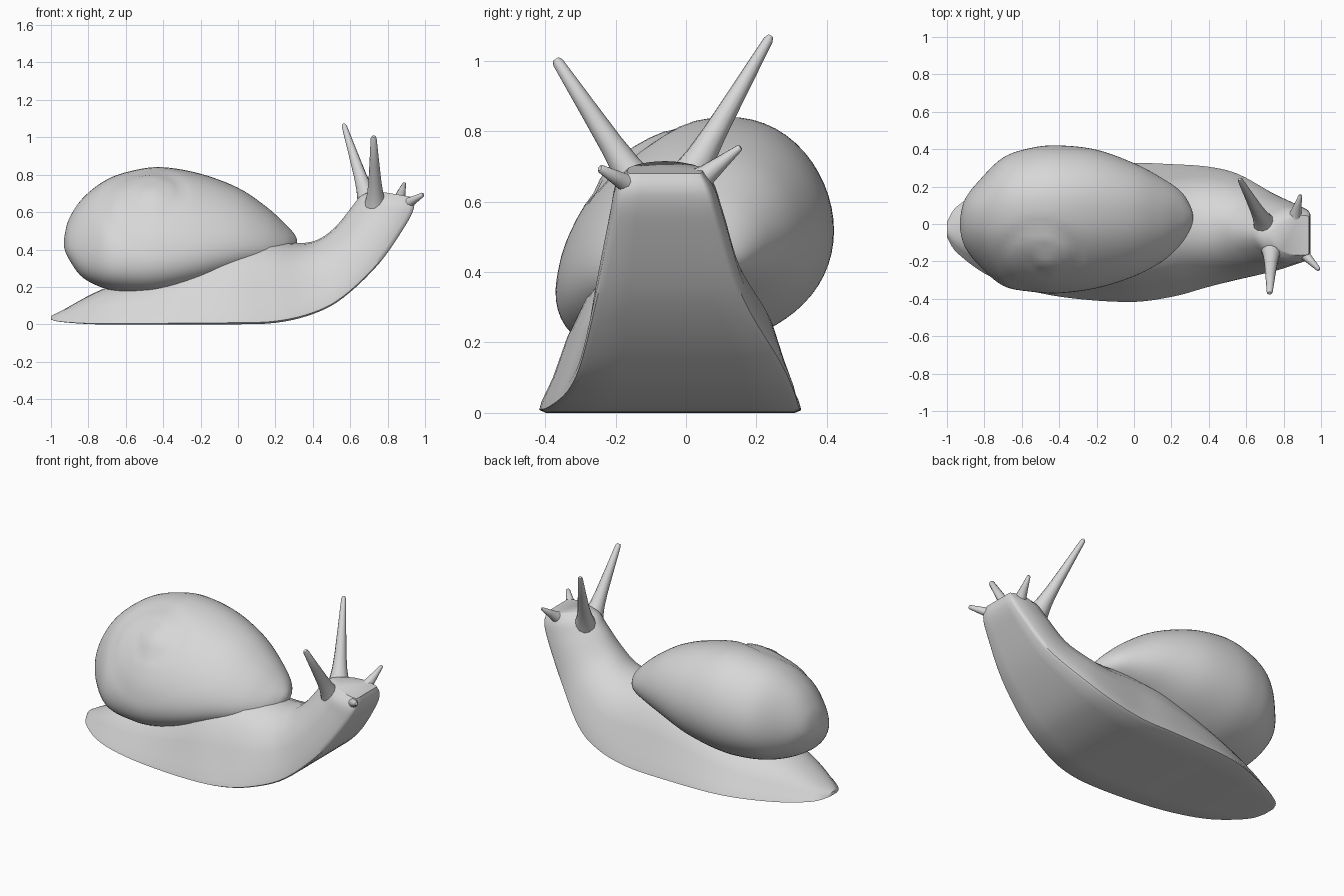
import bpy, bmesh, math
from mathutils import Vector

cube = bpy.data.objects.get("Cube")
if cube:
    bpy.data.objects.remove(cube, do_unlink=True)

grey = bpy.data.materials.new("plain_grey")
grey.use_nodes = True
grey.diffuse_color = (0.68, 0.68, 0.68, 1)
grey.node_tree.nodes["Principled BSDF"].inputs["Base Color"].default_value = grey.diffuse_color


def smooth_rows(rows, steps):
    """Resample a table of section values with a Catmull-Rom spline."""
    rows = [Vector(r) for r in rows]
    last = len(rows) - 1
    result = []
    for i in range(last):
        a, b = rows[max(i - 1, 0)], rows[i]
        c, d = rows[i + 1], rows[min(i + 2, last)]
        for s in range(steps):
            t = s / steps
            result.append(0.5 * (2 * b + (c - a) * t
                                 + (2 * a - 5 * b + 4 * c - d) * t ** 2
                                 + (3 * b - a - 3 * c + d) * t ** 3))
    return result + [rows[-1]]


def loft(name, rings, angle=40, shape=None):
    """Skin closed rings of points, cap both ends and shade."""
    bm = bmesh.new()
    loops = [[bm.verts.new(p) for p in ring] for ring in rings]
    n = len(loops[0])
    for lower, upper in zip(loops, loops[1:]):
        for i in range(n):
            j = (i + 1) % n
            bm.faces.new((lower[i], lower[j], upper[j], upper[i]))
    bm.faces.new(loops[0])
    bm.faces.new(loops[-1])
    bmesh.ops.recalc_face_normals(bm, faces=bm.faces)
    bm.normal_update()
    if shape:
        moves = [(v, shape(v)) for v in bm.verts]
        for v, offset in moves:
            v.co += offset
    mesh = bpy.data.meshes.new(name)
    bm.to_mesh(mesh)
    bm.free()
    mesh.materials.append(grey)
    obj = bpy.data.objects.new(name, mesh)
    bpy.context.collection.objects.link(obj)
    bpy.ops.object.select_all(action="DESELECT")
    obj.select_set(True)
    bpy.context.view_layer.objects.active = obj
    bpy.ops.object.shade_smooth_by_angle(angle=math.radians(angle))
    return obj


# Body: sole point (x, z), back point (x, z), centre y, half width, bulge of the sides
body_rows = [
    (-1, .025, -1, .045, -.03, .04, 0),
    (-.94, .012, -.93, .08, -.03, .13, 0),
    (-.75, 0, -.72, .19, -.04, .25, 0),
    (-.45, 0, -.45, .27, -.035, .345, 0),
    (-.05, 0, -.1, .43, -.045, .372, 0),
    (.2, .008, .12, .46, -.035, .355, 0),
    (.4, .055, .3, .435, -.015, .32, .05),
    (.56, .14, .42, .45, -.015, .28, .1),
    (.75, .32, .52, .52, -.045, .205, .22),
    (.89, .52, .61, .63, -.055, .15, .35),
    (.94, .62, .66, .69, -.06, .125, .4),
    (.935, .68, .73, .715, -.06, .1, .3),
]
# Half cross-section: share of width, share of height above the sole
half = [(0, 0), (.6, 0), (.95, 0), (1, .02), (.98, .08), (.9, .22), (.79, .48),
        (.65, .72), (.44, .9), (.22, .98), (0, 1)]
section = half + [(-w, h) for w, h in half[-2:0:-1]]


def body_ring(row):
    bx, bz, tx, tz, yc, hw, bulge = row
    return [(bx + (tx - bx) * h,
             yc + hw * w * (1 + bulge * math.sin(math.pi * h)),
             bz + (tz - bz) * h) for w, h in section]


loft("body", [body_ring(r) for r in smooth_rows(body_rows, 5)], 50)

# Shell: x, lowest z, highest z, right y, left y
shell_rows = [
    (-.93, .41, .46, -.03, .03),
    (-.905, .35, .56, -.12, .13),
    (-.83, .25, .675, -.22, .23),
    (-.7, .188, .775, -.33, .355),
    (-.55, .165, .825, -.362, .407),
    (-.4, .17, .84, -.37, .42),
    (-.2, .215, .805, -.343, .397),
    (0, .28, .73, -.28, .325),
    (.15, .325, .63, -.2, .245),
    (.25, .365, .54, -.11, .175),
    (.3, .4, .485, -.03, .1),
    (.315, .43, .455, .02, .05),
]


def shell_ring(row):
    x, z0, z1, y0, y1 = row
    ring = []
    for i in range(64):
        t = math.tau * i / 64
        c = math.cos(t)
        lean = .26 - .22 * c
        ring.append((x, (y0 + y1) / 2 + (y1 - y0) / 2 * math.copysign(abs(c) ** .92, c),
                     (z0 + z1) / 2 + (z1 - z0) / 2 * math.sin(t + lean)))
    return ring


# Shallow spiral groove and raised tip around the spire axis
apex = Vector((-.46, -.22, .74))
axis = Vector((-.05, -.6, .8)).normalized()
side = axis.cross(Vector((1, 0, 0))).normalized()
across = side.cross(axis)


def whorl(v):
    rel = v.co - apex
    a, b = rel.dot(across), rel.dot(side)
    d = math.hypot(a, b)
    if d > .36 or v.normal.dot(axis) < .1:
        return Vector((0, 0, 0))
    turn = math.log(max(d, .02) / .05) / 1.1 - math.atan2(b, a) / math.tau
    gap = abs((turn + .5) % 1 - .5)
    fade = min(1, (.36 - d) / .15)
    lift = .015 * math.exp(-(d / .1) ** 2) - .01 * fade * math.exp(-(gap / .13) ** 2)
    return v.normal * lift


loft("shell", [shell_ring(r) for r in smooth_rows(shell_rows, 6)], 60, whorl)


# Tentacles: flared tapering stalks with a blunt tip
def tentacle(name, base, tip, thick, thin):
    base, tip = Vector(base), Vector(tip)
    aim = tip - base
    turn = aim.to_track_quat("Z", "Y")
    rings = []
    for t, flare in ((-.12, 1.7), (0, 1.25), (.12, .9), (.3, .62), (.6, .33), (.97, 0), (1, -.3)):
        r = max(thin + (thick - thin) * flare, thin * .6)
        rings.append([base + aim * t + turn @ Vector((r * math.cos(math.tau * i / 12),
                                                      r * math.sin(math.tau * i / 12), 0))
                      for i in range(12)])
    loft(name, rings, 50)


tentacle("left_eye_stalk", (.69, .015, .68), (.565, .24, 1.07), .046, .014)
tentacle("right_eye_stalk", (.735, -.145, .66), (.725, -.37, 1.005), .046, .016)
tentacle("left_feeler", (.855, .02, .645), (.89, .155, .755), .042, .01)
tentacle("right_feeler", (.87, -.12, .625), (.99, -.245, .695), .04, .012)
